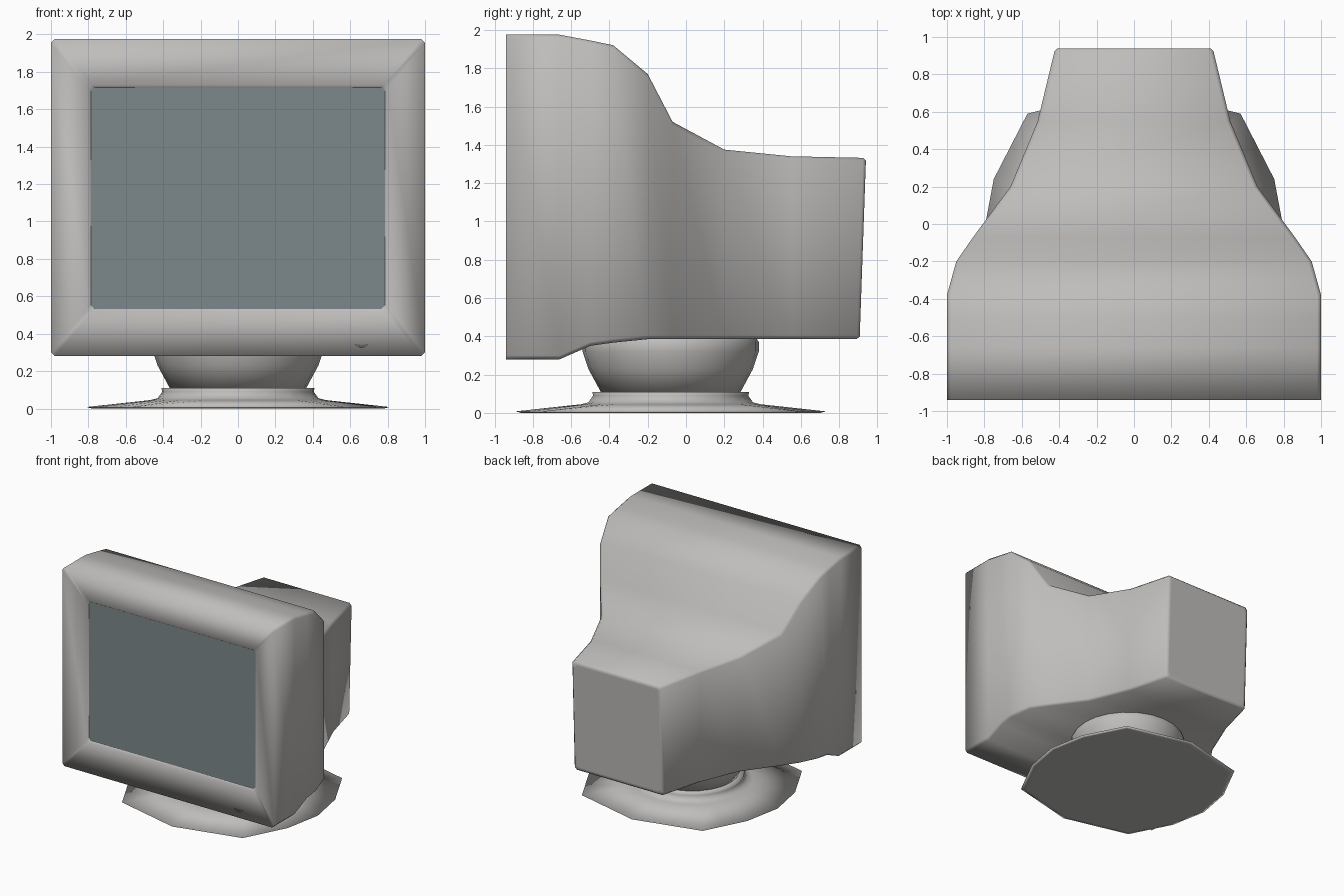
import bpy, bmesh, math

if "Cube" in bpy.data.objects:
    bpy.data.objects.remove(bpy.data.objects["Cube"])


def material(name, color):
    m = bpy.data.materials.new(name)
    m.diffuse_color = (*color, 1)
    m.use_nodes = True
    m.node_tree.nodes["Principled BSDF"].inputs["Base Color"].default_value = m.diffuse_color
    return m


casing_grey = material("warm_grey_casing", (0.52, 0.51, 0.495))
screen_grey = material("blue_grey_screen", (0.20, 0.25, 0.26))
button_grey = material("dark_grey_button", (0.12, 0.12, 0.12))


def loft(name, rings, mat, cap_first=True, cap_last=True, smooth=True):
    """Join equal-length rings into one skin, with optional end caps."""
    bm = bmesh.new()
    loops = [[bm.verts.new(p) for p in ring] for ring in rings]
    n = len(loops[0])
    for a, b in zip(loops, loops[1:]):
        for i in range(n):
            j = (i + 1) % n
            bm.faces.new((b[i], b[j], a[j], a[i]))
    if cap_first:
        bm.faces.new(loops[0])
    if cap_last:
        bm.faces.new(loops[-1][::-1])
    for f in bm.faces:
        f.smooth = smooth
    me = bpy.data.meshes.new(name)
    bm.to_mesh(me)
    bm.free()
    me.materials.append(mat)
    ob = bpy.data.objects.new(name, me)
    bpy.context.collection.objects.link(ob)
    return ob


def rect(y, w, z0, z1, c=0.02, slant=0.0):
    """Upright rectangle with clipped corners; slant pulls the bottom forward."""
    pts = [(-w + c, z0), (w - c, z0), (w, z0 + c), (w, z1 - c),
           (w - c, z1), (-w + c, z1), (-w, z1 - c), (-w, z0 + c)]
    return [(x, y - slant * (1.33 - z), z) for x, z in pts]


# Casing: recessed bezel, then cross-sections (y, half width, bottom, top)
sections = [
    (-0.94, 1.00, 0.28, 1.975), (-0.66, 1.00, 0.28, 1.975),
    (-0.50, 1.00, 0.35, 1.945), (-0.38, 1.00, 0.367, 1.92),
    (-0.20, 0.95, 0.385, 1.77), (-0.07, 0.86, 0.385, 1.52),
    (0.20, 0.66, 0.385, 1.375), (0.55, 0.515, 0.385, 1.34),
]
bezel = [rect(-0.885, 0.785, 0.535, 1.715), rect(-0.90, 0.80, 0.52, 1.73)]
back = [rect(0.925, 0.425, 0.385, 1.332, slant=0.035),
        rect(0.94, 0.41, 0.40, 1.318, slant=0.035),
        rect(0.94, 0.39, 0.42, 1.298, slant=0.035)]
loft("monitor_casing", bezel + [rect(*s) for s in sections] + back,
     casing_grey, cap_first=False)

# Screen: flat plate set behind the bezel
loft("screen", [rect(-0.887, 0.79, 0.53, 1.72), rect(-0.88, 0.79, 0.53, 1.72)],
     screen_grey, smooth=False)

# Power button: small crescent-like plate on the lower bezel
outline = [(0.62, 0.346), (0.63, 0.333), (0.66, 0.326), (0.69, 0.333),
           (0.70, 0.346), (0.66, 0.340)]
loft("power_button", [[(x, y, z) for x, z in outline] for y in (-0.936, -0.928)],
     button_grey, smooth=False)

# Stand, centred slightly forward of the casing
CY = -0.08


def circle(r, z, n=24):
    return [(r * math.cos(2 * math.pi * i / n), CY + r * math.sin(2 * math.pi * i / n), z)
            for i in range(n)]


loft("swivel_neck", [circle(r, z) for r, z in
                     ((0.43, 0.42), (0.46, 0.37), (0.46, 0.32), (0.43, 0.23), (0.36, 0.10))],
     casing_grey)

# Base foot: twelve-sided outline, mirrored from one quadrant
quadrant = [(0.81, 0.0), (0.75, 0.32), (0.57, 0.67), (0.0, 0.81)]
corners = quadrant[:3] + [(-x, y) for x, y in quadrant[:0:-1]]
corners += [(-x, -y) for x, y in corners]
foot = []
for i, (x, y) in enumerate(corners):
    nx, ny = corners[(i + 1) % len(corners)]
    foot += [(x, y), ((x + nx) / 2, (y + ny) / 2)]


def foot_ring(scale, z):
    return [(x * scale, CY + y * scale, z) for x, y in foot]


def round_ring(r, z):
    return [(r * x / math.hypot(x, y), CY + r * y / math.hypot(x, y), z) for x, y in foot]


loft("base_foot", [round_ring(0.34, 0.11), round_ring(0.41, 0.11), round_ring(0.405, 0.09),
                   round_ring(0.43, 0.055), round_ring(0.47, 0.045), foot_ring(1.0, 0.008),
                   foot_ring(0.965, 0.0), foot_ring(0.93, 0.0)], casing_grey)
